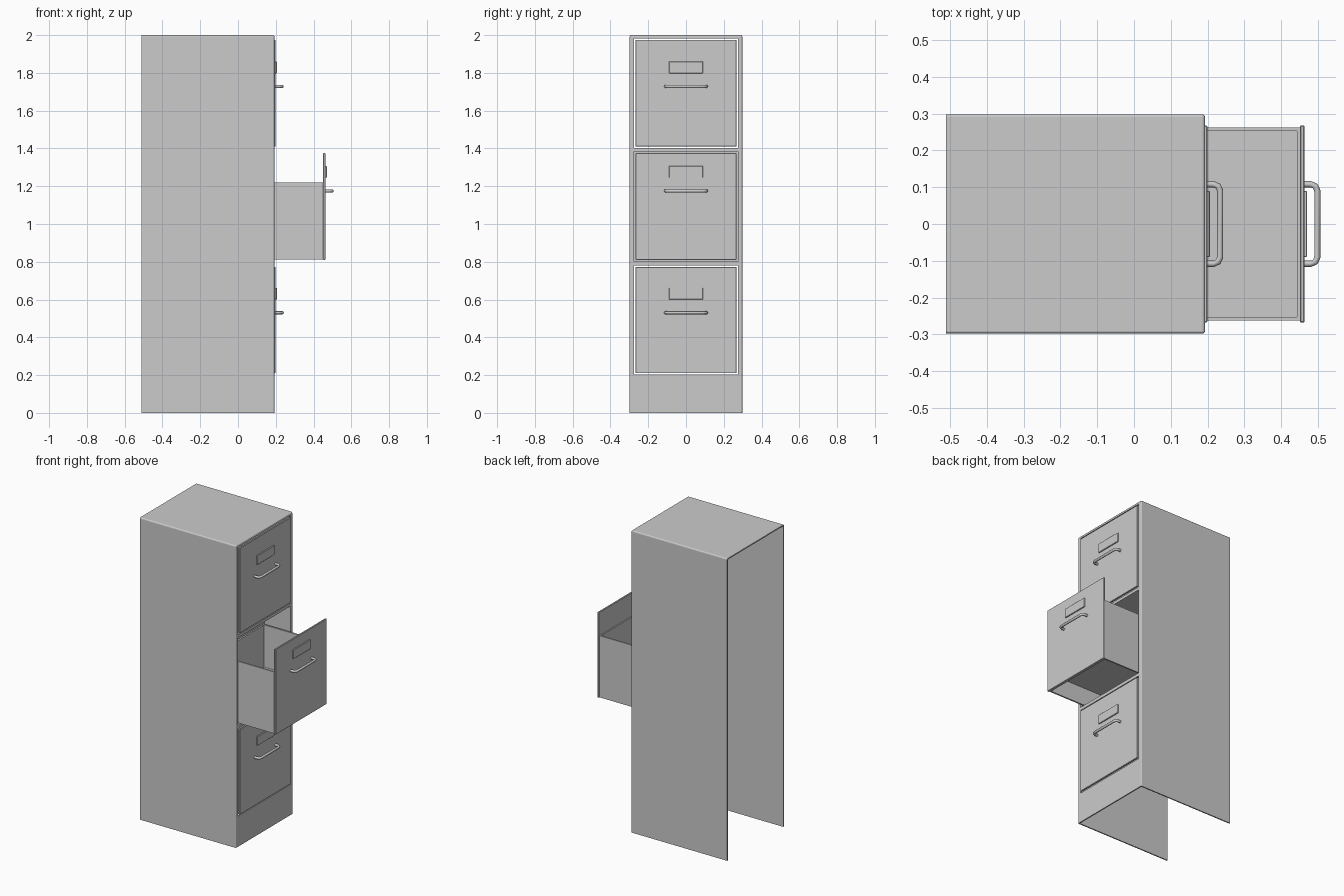
import bpy, bmesh
from mathutils import Vector

if "Cube" in bpy.data.objects:
    bpy.data.objects.remove(bpy.data.objects["Cube"])


def finish(name, bm):
    me = bpy.data.meshes.new(name)
    bm.to_mesh(me)
    bm.free()
    ob = bpy.data.objects.new(name, me)
    bpy.context.collection.objects.link(ob)
    return ob


def box_bm(x0, x1, y0, y1, z0, z1):
    bm = bmesh.new()
    bmesh.ops.create_cube(bm, size=1)
    for v in bm.verts:
        v.co = Vector(((x0 + x1) / 2 + v.co.x * (x1 - x0),
                       (y0 + y1) / 2 + v.co.y * (y1 - y0),
                       (z0 + z1) / 2 + v.co.z * (z1 - z0)))
    bm.normal_update()
    return bm


def box(name, *dims, bevel=0):
    bm = box_bm(*dims)
    if bevel:
        bmesh.ops.bevel(bm, geom=bm.edges[:], offset=bevel, segments=1, affect='EDGES')
    return finish(name, bm)


# Cabinet shell: open at the back and underneath, rounded front and top edges
bm = box_bm(-0.51, 0.193, -0.298, 0.298, 0, 2)
gone = [f for f in bm.faces if f.normal.x < -0.9 or f.normal.z < -0.9]
bmesh.ops.delete(bm, geom=gone, context='FACES')
edges = [e for e in bm.edges if len(e.link_faces) == 2]
bmesh.ops.bevel(bm, geom=edges, offset=0.008, segments=3, profile=0.5, affect='EDGES')
shell = finish("cabinet_shell", bm)
solid = shell.modifiers.new("thickness", 'SOLIDIFY')
solid.thickness = 0.008
solid.offset = -1

# Drawer rows: bottom z, top z, handle z, pull-out distance
rows = [("top", 1.41, 1.975, 1.728, 0),
        ("middle", 0.81, 1.375, 1.175, 0.264),
        ("bottom", 0.21, 0.773, 0.53, 0)]


def handle(name, x, z):
    # Rounded U bar with a flat section
    cu = bpy.data.curves.new(name, 'CURVE')
    cu.dimensions = '3D'
    sp = cu.splines.new('POLY')
    r, c, s = 0.018, 0.0053, 0.0024
    w, d = 0.108, 0.035
    half = [(-0.004, w), (d - r, w), (d - c, w - c + 0.0), (d, w - r)]
    pts = half + [(px, -py) for px, py in reversed(half)]
    sp.points.add(len(pts) - 1)
    for p, (px, py) in zip(sp.points, pts):
        p.co = (x + px, py, z, 1)
    cu.bevel_depth = 0.0085
    cu.bevel_resolution = 2
    cu.use_fill_caps = True
    ob = bpy.data.objects.new(name, cu)
    bpy.context.collection.objects.link(ob)
    return ob


for name, z0, z1, hz, out in rows:
    # Opening cut through the shell front
    cut = box(name + "_opening_cutter", 0.15, 0.25, -0.274, 0.274, z0 - 0.008, z1 + 0.008)
    cut.hide_render = True
    cut.hide_viewport = True
    cut.display_type = 'WIRE'
    bo = shell.modifiers.new(name + "_opening", 'BOOLEAN')
    bo.operation = 'DIFFERENCE'
    bo.solver = 'EXACT'
    bo.object = cut
    # Front panel, label holder and handle
    face = 0.199 + out
    box(name + "_drawer_front", face - 0.012, face, -0.267, 0.267, z0, z1, bevel=0.002)
    box(name + "_label_holder", face - 0.002, face + 0.007, -0.09, 0.09,
        hz + 0.07, hz + 0.132, bevel=0.002)
    handle(name + "_handle", face, hz)

# Open drawer tray with a raised floor
for side, y in (("right", -0.262), ("left", 0.252)):
    box("tray_" + side + "_wall", 0.01, 0.452, y, y + 0.01, 0.812, 1.22)
box("tray_back", 0.005, 0.015, -0.262, 0.262, 0.812, 1.22)
box("tray_inner_front", 0.443, 0.452, -0.252, 0.252, 0.812, 1.22)
box("tray_floor", 0.01, 0.448, -0.257, 0.257, 0.93, 0.94)

# Recess behind the open drawer
bm = box_bm(0.0, 0.186, -0.275, 0.275, 0.801, 1.384)
bmesh.ops.delete(bm, geom=[f for f in bm.faces if f.normal.x > 0.9], context='FACES')
bmesh.ops.reverse_faces(bm, faces=bm.faces[:])
finish("middle_recess", bm)
